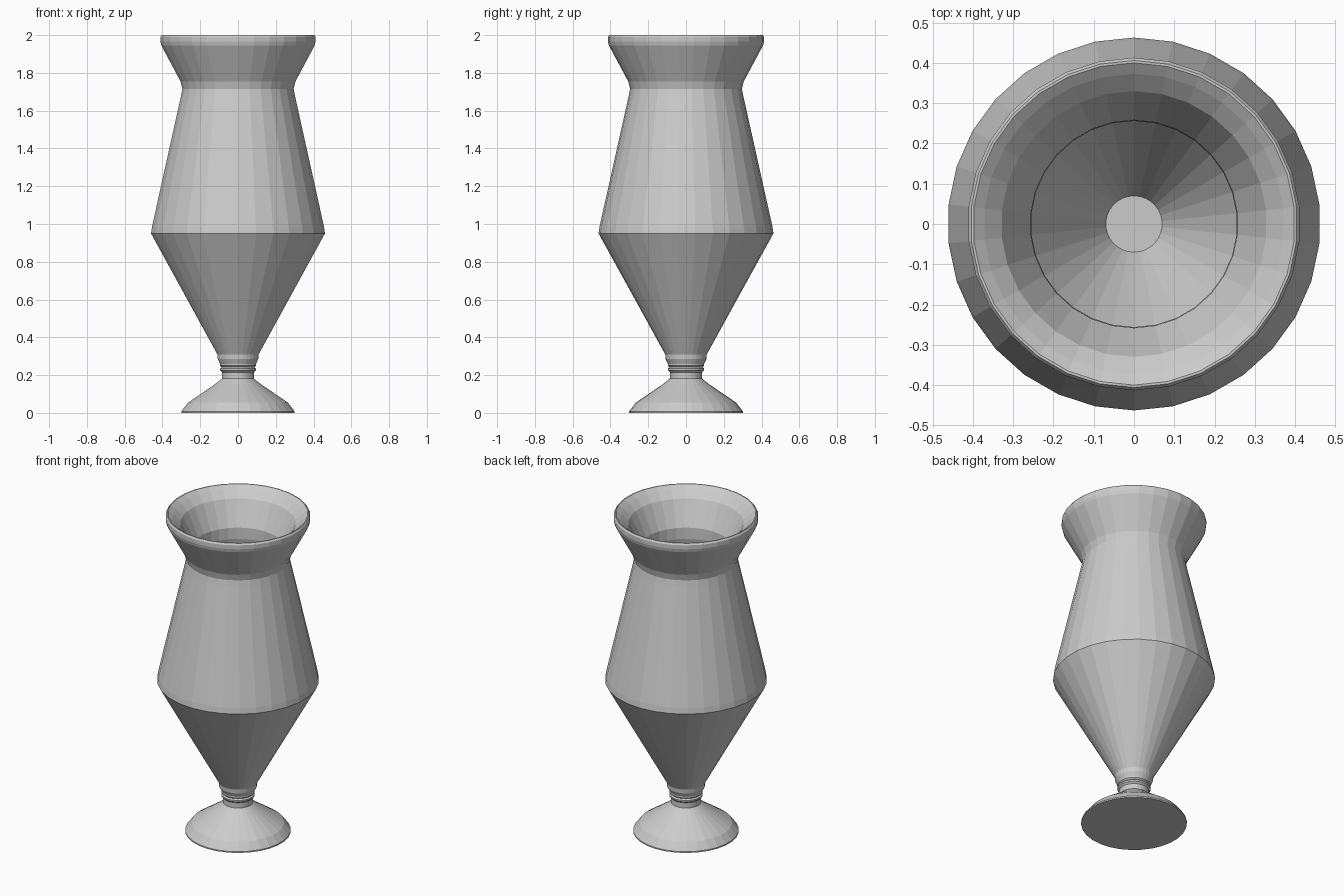
import bpy, bmesh, math
from mathutils import Matrix

if "Cube" in bpy.data.objects:
    bpy.data.objects.remove(bpy.data.objects["Cube"])

SIDES = 30

# (radius, height) profile: foot, stem rings, body, rim, then inner wall
outer = [(0, 0), (0.302, 0), (0.302, 0.008), (0.265, 0.055), (0.125, 0.15),
         (0.09, 0.177), (0.085, 0.182), (0.085, 0.215), (0.095, 0.225),
         (0.096, 0.235), (0.088, 0.242), (0.096, 0.25), (0.096, 0.26),
         (0.108, 0.285), (0.11, 0.31), (0.463, 0.95), (0.458, 0.985),
         (0.303, 1.68), (0.296, 1.715), (0.306, 1.755), (0.408, 1.945),
         (0.413, 1.965), (0.413, 1.99), (0.406, 2.0)]
inner = [(0.40, 2.0), (0.373, 1.98), (0.33, 1.94), (0.258, 1.79),
         (0.256, 1.72), (0.41, 0.96), (0.07, 0.34), (0, 0.34)]


def lathe(name, profile):
    """Revolve a profile around z into a closed, flat-shaded mesh."""
    bm = bmesh.new()
    verts = [bm.verts.new((0, -r, z)) for r, z in profile]
    edges = [bm.edges.new(pair) for pair in zip(verts, verts[1:])]
    bmesh.ops.spin(bm, geom=verts + edges, cent=(0, 0, 0), axis=(0, 0, 1),
                   angle=math.tau, steps=SIDES, use_duplicate=False)
    bmesh.ops.remove_doubles(bm, verts=bm.verts, dist=0.0005)
    bmesh.ops.recalc_face_normals(bm, faces=bm.faces)
    mesh = bpy.data.meshes.new(name)
    bm.to_mesh(mesh)
    bm.free()
    obj = bpy.data.objects.new(name, mesh)
    bpy.context.collection.objects.link(obj)
    return obj


# Footed glass vase, hollow with an open top
lathe("vase", outer + inner)
